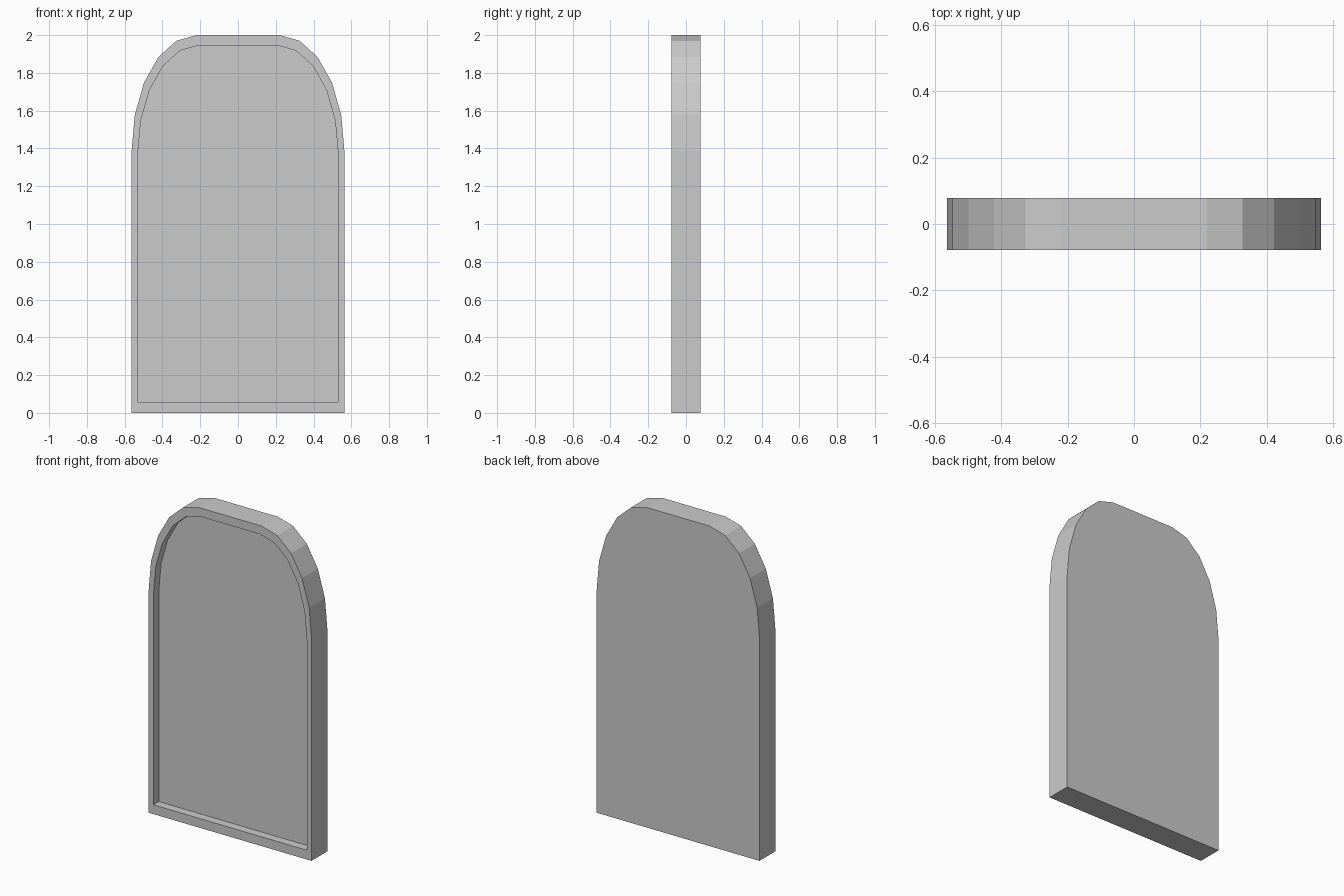
import bpy, bmesh
from math import sin, cos, pi

if "Cube" in bpy.data.objects:
    bpy.data.objects.remove(bpy.data.objects["Cube"])

HALF_DEPTH = 0.078
RECESS = 0.053

# Half outline: foot corner, then a five-step elliptical shoulder
half = [(0.563, 0.0)]
for i in range(6):
    a = i * pi / 10
    half.append((0.22 + 0.343 * cos(a), 1.39 + 0.61 * sin(a)))
outer = half + [(-x, z) for x, z in reversed(half)]

# Inner outline is the outer one shrunk about its middle
inner = [(x * 0.942, 1.002 + (z - 1) * 0.944) for x, z in outer]

bm = bmesh.new()


def ring(outline, y):
    return [bm.verts.new((x, y, z)) for x, z in outline]


def bridge(a, b):
    n = len(a)
    for i in range(n):
        j = (i + 1) % n
        bm.faces.new((a[i], a[j], b[j], b[i]))


# Back, outer wall, front rim, recess wall and recessed panel
back = ring(outer, HALF_DEPTH)
front = ring(outer, -HALF_DEPTH)
lip = ring(inner, -HALF_DEPTH)
panel = ring(inner, -HALF_DEPTH + RECESS)
bm.faces.new(back)
bridge(back, front)
bridge(front, lip)
bridge(lip, panel)
bm.faces.new(panel)
bmesh.ops.recalc_face_normals(bm, faces=bm.faces)

mesh = bpy.data.meshes.new("arched_panel")
bm.to_mesh(mesh)
bm.free()
bpy.context.collection.objects.link(bpy.data.objects.new("arched_panel", mesh))
